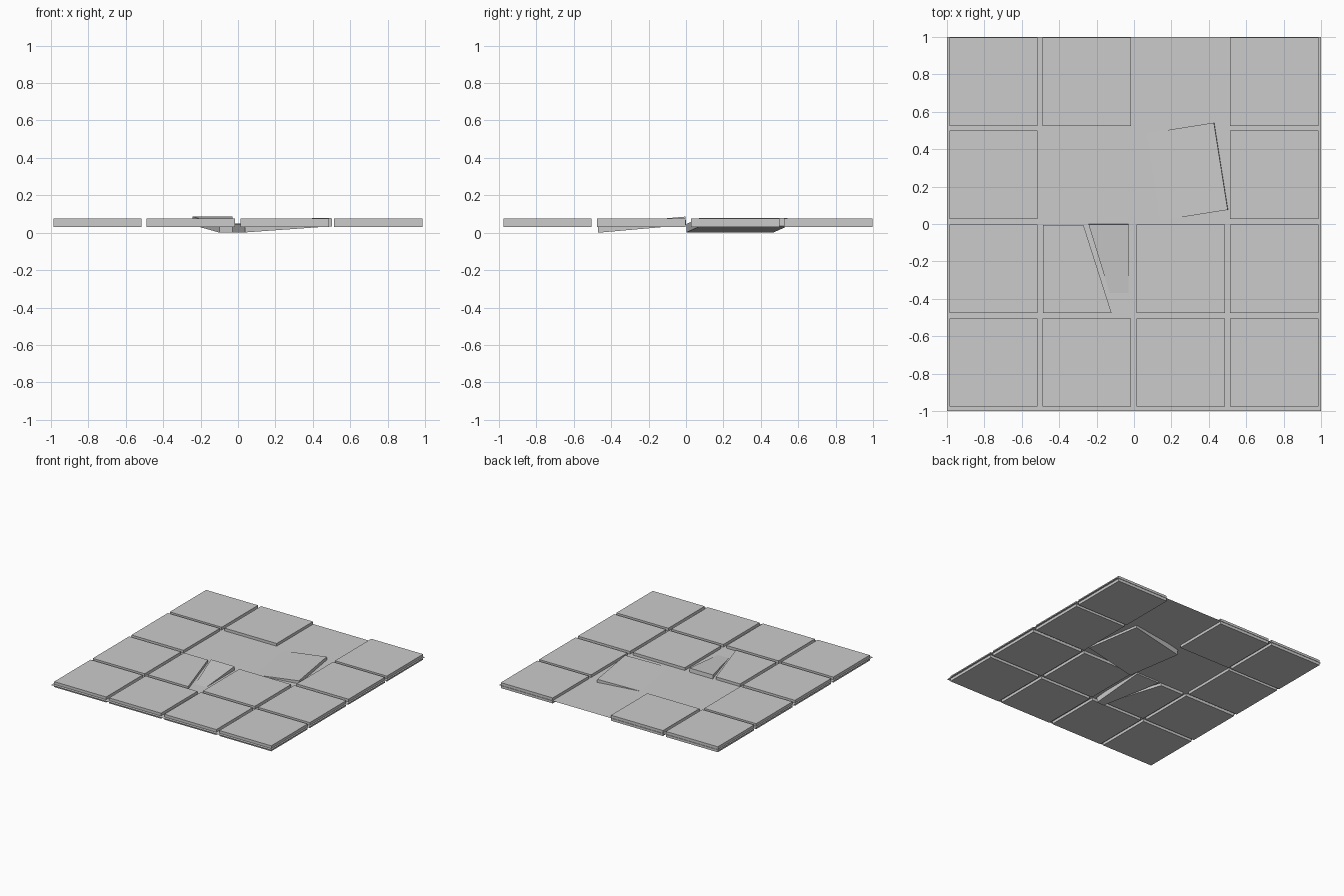
import bpy, bmesh
from math import radians
from mathutils import Matrix, Vector

if "Cube" in bpy.data.objects:
    bpy.data.objects.remove(bpy.data.objects["Cube"])

SIZE, THICK = 0.472, 0.045
MID_Z = 0.0625


def add_object(name, bm, matrix=Matrix()):
    bmesh.ops.recalc_face_normals(bm, faces=bm.faces)
    mesh = bpy.data.meshes.new(name)
    bm.to_mesh(mesh)
    bm.free()
    obj = bpy.data.objects.new(name, mesh)
    obj.matrix_world = matrix
    bpy.context.collection.objects.link(obj)
    return obj


def slab(name, outline, matrix):
    """Flat outline extruded to tile thickness, centred on local z = 0."""
    bm = bmesh.new()
    face = bm.faces.new([bm.verts.new((x, y, -THICK / 2)) for x, y in outline])
    new = bmesh.ops.extrude_face_region(bm, geom=[face], use_keep_orig=True)["geom"]
    bmesh.ops.translate(bm, vec=(0, 0, THICK),
                        verts=[v for v in new if isinstance(v, bmesh.types.BMVert)])
    return add_object(name, bm, matrix)


h = SIZE / 2
SQUARE = [(-h, -h), (h, -h), (h, h), (-h, h)]

# thin ground sheet passing through the middle of the tiles
bm = bmesh.new()
bmesh.ops.create_grid(bm, x_segments=1, y_segments=1, size=1)
add_object("mortar_sheet", bm, Matrix.Translation((0, 0, MID_Z)))

# intact tiles
xs = (-0.751, -0.252, 0.25, 0.75)
ys = (-0.74, -0.24, 0.263, 0.76)
skip = {(1, 1), (1, 2), (2, 2), (2, 3)}
for i, x in enumerate(xs):
    for j, y in enumerate(ys):
        if (i, j) not in skip:
            slab(f"tile_{i}_{j}", SQUARE, Matrix.Translation((x, y, MID_Z)))

# loose tile, twisted and sunk on its left side
slab("loose_tile", SQUARE,
     Matrix.Translation((0.233, 0.272, 0.049))
     @ Matrix.Rotation(radians(9), 4, 'Z')
     @ Matrix.Rotation(radians(-4), 4, 'Y'))

# broken tile: flat left piece
slab("broken_tile_left",
     [(-0.487, -0.476), (-0.12, -0.476), (-0.27, -0.006), (-0.487, -0.006)],
     Matrix.Translation((0, 0, MID_Z)))

# broken tile: right piece tipped down at the front
slab("broken_tile_right",
     [(-0.098, -0.236), (-0.03, -0.236), (-0.03, 0.236), (-0.243, 0.236)],
     Matrix.Translation((0, -0.236, 0.0515))
     @ Matrix.Rotation(radians(5), 4, 'X'))

# rest the lowest point on z = 0
bpy.context.view_layer.update()
objs = list(bpy.context.collection.objects)
low = min((o.matrix_world @ v.co).z for o in objs for v in o.data.vertices)
for o in objs:
    o.location.z -= low
